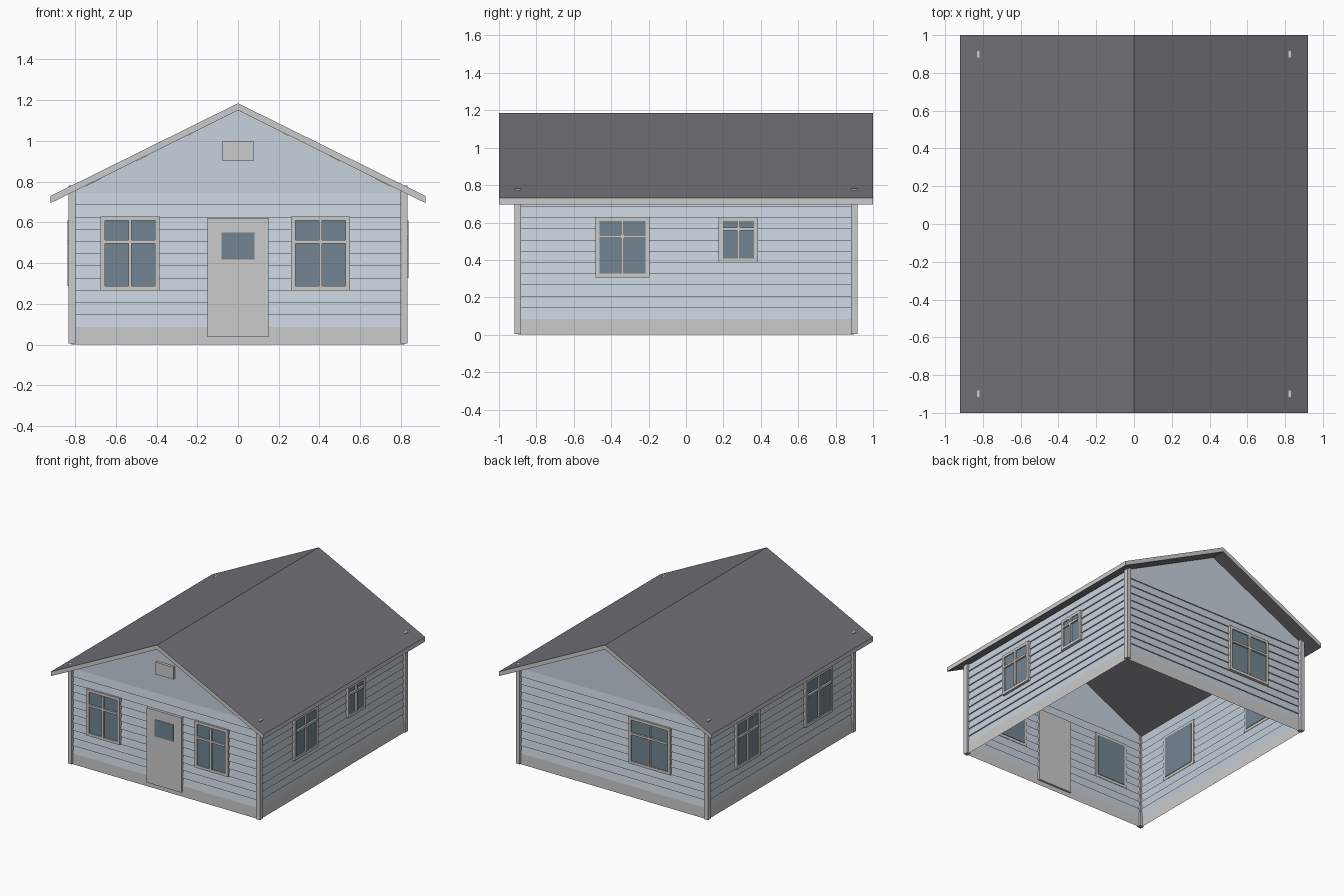
import bpy, bmesh, math
from mathutils import Matrix, Vector

if "Cube" in bpy.data.objects:
    bpy.data.objects.remove(bpy.data.objects["Cube"])


def material(name, rgb):
    m = bpy.data.materials.new(name)
    m.diffuse_color = (*rgb, 1)
    m.use_nodes = True
    m.node_tree.nodes["Principled BSDF"].inputs["Base Color"].default_value = m.diffuse_color
    return m


SIDING = material("siding_blue", (0.57, 0.64, 0.72))
GLASS = material("glass_dark", (0.17, 0.235, 0.285))
ROOF = material("roof_grey", (0.17, 0.17, 0.185))
TRIM = material("trim_grey", (0.8, 0.8, 0.8))

WX, WY = 0.818, 0.898            # outer wall planes
EAVE, APEX = 0.745, 1.15         # wall top and gable top
BASE = 0.085                     # top of the base band


def finish(name, bm, *mats):
    me = bpy.data.meshes.new(name)
    bm.to_mesh(me)
    bm.free()
    for m in mats:
        me.materials.append(m)
    ob = bpy.data.objects.new(name, me)
    bpy.context.collection.objects.link(ob)
    return ob


def add_box(bm, x0, x1, y0, y1, z0, z1):
    size = Matrix.Diagonal((x1 - x0, y1 - y0, z1 - z0, 1))
    mid = Matrix.Translation(((x0 + x1) / 2, (y0 + y1) / 2, (z0 + z1) / 2))
    bmesh.ops.create_cube(bm, size=1, matrix=mid @ size)


def boxes(name, mat, items, turn=0):
    """Boxes joined in one object, turned about z to face one of four sides."""
    bm = bmesh.new()
    for b in items:
        add_box(bm, *b)
    bmesh.ops.rotate(bm, verts=bm.verts, matrix=Matrix.Rotation(turn, 3, 'Z'))
    return finish(name, bm, mat)


def wall_shell(name, mat, profile):
    """Open rectangular shell; profile is a list of (inset, z)."""
    bm = bmesh.new()
    rings = []
    for inset, z in profile:
        x, y = WX - inset, WY - inset
        rings.append([bm.verts.new((sx * x, sy * y, z))
                      for sx, sy in ((-1, -1), (1, -1), (1, 1), (-1, 1))])
    for a, b in zip(rings, rings[1:]):
        for i in range(4):
            j = (i + 1) % 4
            bm.faces.new((a[i], a[j], b[j], b[i]))
    return finish(name, bm, mat)


# Base band and lapped siding boards
wall_shell("base_band", TRIM, [(0, 0), (0, BASE)])
boards = 11
step = (EAVE - BASE) / boards
lap = []
for i in range(boards):
    lap += [(0, BASE + i * step), (0.009, BASE + (i + 1) * step)]
wall_shell("lap_siding", SIDING, lap)

# Flat gable walls
for name, s in (("front_gable", -1), ("back_gable", 1)):
    bm = bmesh.new()
    y = s * (WY - 0.009)
    vs = [bm.verts.new(p) for p in ((s * -WX, y, EAVE), (s * WX, y, EAVE), (0, y, APEX))]
    bm.faces.new(vs[::-1])
    finish(name, bm, SIDING)

# Corner boards
for sx, a in ((-1, "left"), (1, "right")):
    for sy, b in ((-1, "front"), (1, "back")):
        xs = sorted((sx * 0.799, sx * 0.832))
        ys = sorted((sy * 0.881, sy * 0.916))
        boxes(f"{b}_{a}_corner_board", TRIM, [(*xs, *ys, 0.005, 0.781)])

# Roof: chevron profile swept front to back, light edges
bm = bmesh.new()
section = [(-0.92, 0.695), (0, APEX), (0.92, 0.695), (0.92, 0.73), (0, 1.185), (-0.92, 0.73)]
front = [bm.verts.new((x, -1, z)) for x, z in section]
back = [bm.verts.new((x, 1, z)) for x, z in section]
for i in range(6):
    j = (i + 1) % 6
    f = bm.faces.new((front[j], front[i], back[i], back[j]))
    f.material_index = 1 if i in (2, 5) else 0
for q in ((0, 1, 4, 5), (1, 2, 3, 4)):
    for ring in (front, back):
        f = bm.faces.new([ring[k] for k in q])
        f.material_index = 1
bmesh.ops.recalc_face_normals(bm, faces=bm.faces)
finish("roof", bm, ROOF, TRIM)


def window(name, u0, u1, z0, z1, bar, turn, d):
    """Casing, cross bars and glass on the wall at distance d."""
    w = 0.022
    out, face, inner = -d - 0.014, -d - 0.02, -d + 0.012
    um = (u0 + u1) / 2
    a, b, c, e = u0 + w, u1 - w, z0 + w, z1 - w
    boxes(name + "_frame", TRIM, [
        (u0, a, out, inner, z0, z1), (b, u1, out, inner, z0, z1),
        (a, b, out, inner, z0, c), (a, b, out, inner, e, z1),
        (um - 0.008, um + 0.008, face, -d, c, e),
        (a, b, face, -d, bar - 0.008, bar + 0.008)], turn)
    boxes(name + "_glass", GLASS, [(a, b, -d - 0.006, -d + 0.016, c, e)], turn)


Q = math.pi / 2
window("front_left_window", -0.675, -0.385, 0.265, 0.63, 0.505, 0, WY)
window("front_right_window", 0.26, 0.55, 0.265, 0.63, 0.505, 0, WY)
window("right_large_window", -0.485, -0.195, 0.305, 0.63, 0.525, Q, WX)
window("right_small_window", 0.175, 0.385, 0.385, 0.63, 0.565, Q, WX)
window("back_window", 0.14, 0.50, 0.265, 0.63, 0.505, 2 * Q, WY)
window("left_rear_window", -0.56, -0.27, 0.265, 0.63, 0.505, -Q, WX)
window("left_front_window", 0.295, 0.63, 0.265, 0.63, 0.505, -Q, WX)

# Door with its small pane, and the gable vent
boxes("door", TRIM, [(-0.15, 0.15, -WY - 0.016, -WY + 0.016, 0.037, 0.622)])
boxes("door_glass", GLASS, [(-0.08, 0.08, -WY - 0.019, -WY, 0.418, 0.55)])
boxes("gable_vent", TRIM, [(-0.077, 0.077, -WY - 0.012, -WY + 0.012, 0.902, 0.997)])
